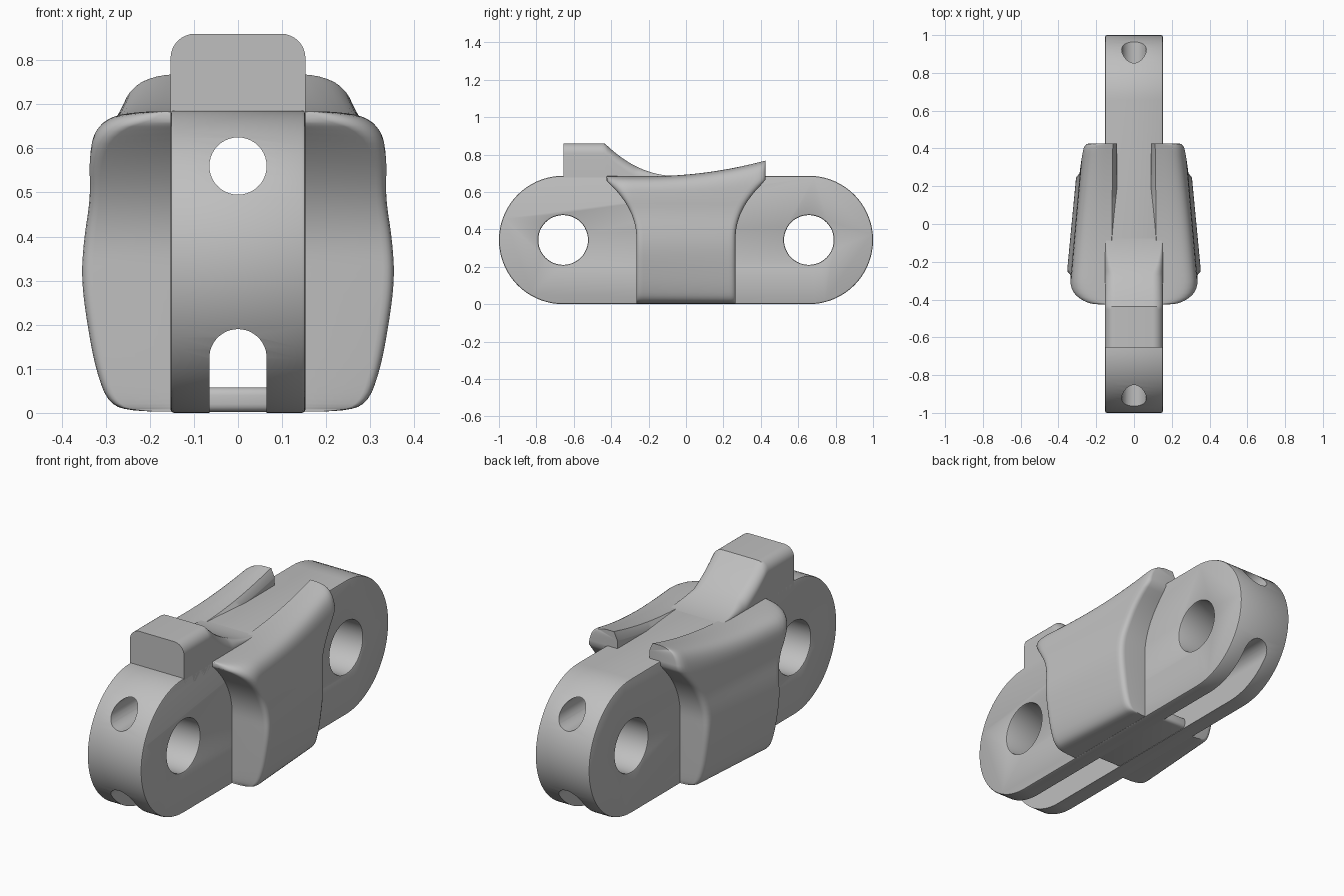
import bpy, bmesh, math

if "Cube" in bpy.data.objects:
    bpy.data.objects.remove(bpy.data.objects["Cube"])

grey = bpy.data.materials.new("plain grey")
grey.use_nodes = True
grey.diffuse_color = (0.52, 0.52, 0.52, 1)
grey.node_tree.nodes["Principled BSDF"].inputs["Base Color"].default_value = (0.52, 0.52, 0.52, 1)

HALF = 0.153      # half width of the link
R = 0.343         # end radius of the link
PIN = 0.657       # distance of the pin holes from the middle


def loft(name, rings, strip_caps=False):
    """Skin equal closed rings; caps are single faces or strips across."""
    bm = bmesh.new()
    vs = [[bm.verts.new(p) for p in ring] for ring in rings]
    n = len(rings[0])
    for a, b in zip(vs, vs[1:]):
        for i in range(n):
            j = (i + 1) % n
            bm.faces.new((a[i], a[j], b[j], b[i]))
    for ring in (vs[0], vs[-1]):
        if strip_caps:
            for i in range(n // 2 - 1):
                bm.faces.new((ring[i], ring[i + 1], ring[-2 - i], ring[-1 - i]))
        else:
            bm.faces.new(ring)
    bmesh.ops.remove_doubles(bm, verts=bm.verts, dist=0.0002)
    bmesh.ops.recalc_face_normals(bm, faces=bm.faces)
    mesh = bpy.data.meshes.new(name)
    bm.to_mesh(mesh)
    bm.free()
    mesh.materials.append(grey)
    ob = bpy.data.objects.new(name, mesh)
    bpy.context.collection.objects.link(ob)
    return ob


def arc(cx, cz, r, start, end, n):
    steps = [math.radians(start + (end - start) * i / n) for i in range(n + 1)]
    return [(cx + r * math.cos(a), cz + r * math.sin(a)) for a in steps]


def along_x(name, profile, half):
    return loft(name, [[(x, y, z) for y, z in profile] for x in (-half, half)])


def along_y(name, profile, y0, y1):
    return loft(name, [[(x, y, z) for x, z in profile] for y in (y0, y1)])


def cut(ob, cutter):
    cutter.hide_render = True
    m = ob.modifiers.new("cut", "BOOLEAN")
    m.operation, m.solver, m.object = "DIFFERENCE", "EXACT", cutter


def round_edges(ob, width, segments):
    m = ob.modifiers.new("round", "BEVEL")
    m.width, m.segments = width, segments
    m.limit_method, m.angle_limit = "ANGLE", math.radians(40)


def finish(ob, angle=35):
    """Apply the modifiers, drop the cutters and shade."""
    bpy.context.view_layer.update()
    deps = bpy.context.evaluated_depsgraph_get()
    mesh = bpy.data.meshes.new_from_object(ob.evaluated_get(deps))
    cutters = [m.object for m in ob.modifiers if m.type == "BOOLEAN"]
    ob.modifiers.clear()
    ob.data = mesh
    for c in cutters:
        bpy.data.objects.remove(c)
    bpy.ops.object.select_all(action="DESELECT")
    ob.select_set(True)
    bpy.context.view_layer.objects.active = ob
    bpy.ops.object.shade_smooth_by_angle(angle=math.radians(angle))


# Link body: rounded bar with two pin holes
body = along_x("link_body", arc(PIN, R, R, -90, 90, 36) + arc(-PIN, R, R, 90, 270, 36), HALF)
for side in (-1, 1):
    cut(body, along_x("pin_hole", arc(side * PIN, R, 0.133, 0, 360, 48)[:-1], 0.5))
round_edges(body, 0.008, 2)

# Lengthwise bore above, arched slot below
cut(body, along_y("bore", arc(0, 0.56, 0.065, 0, 360, 40)[:-1], -1.2, 1.2))
cut(body, along_y("slot", arc(0, 0.125, 0.065, 0, 180, 24) + [(-0.065, -0.1), (0.065, -0.1)], -1.2, 1.2))
finish(body)

# Web closing the middle of the slot
web = along_y("slot_web", [(-0.085, 0.002), (0.085, 0.002), (0.085, 0.058), (-0.085, 0.058)], -0.2, 0.31)
round_edges(web, 0.018, 4)
finish(web)


# Top tooth: block that sweeps down to the bar
def tooth_top(y):
    if y < -0.44:
        return 0.86
    s = min(1, (y + 0.44) / 0.4)
    slope = 0.685 + 0.18 * (1 - s) ** 2.2
    return min(0.86, slope)


rings = []
for i in range(41):
    y = -0.655 + 0.625 * i / 40
    top = tooth_top(y)
    r = max(0.004, min(0.055, top - 0.68))
    right = arc(HALF - r, top - r, r, 0, 90, 8)
    left = arc(r - HALF, top - r, r, 90, 180, 8)
    rings.append([(x, y, z) for x, z in [(HALF, 0.64)] + right + left + [(-HALF, 0.64)]])
finish(loft("top_tooth", rings))


# Side wings: swollen cheeks that flare out at the top
def smooth_path(pts):
    out = [pts[0]]
    for (ax, az), (bx, bz) in zip(pts, pts[1:]):
        out += [(ax * 0.75 + bx * 0.25, az * 0.75 + bz * 0.25),
                (ax * 0.25 + bx * 0.75, az * 0.25 + bz * 0.75)]
    return out + [pts[-1]]


INNER = 0.09
outer = [(0.1, 0.003), (0.24, 0.003), (0.295, 0.02), (0.323, 0.09), (0.343, 0.19), (0.358, 0.3),
         (0.353, 0.39), (0.335, 0.49), (0.334, 0.57), (0.326, 0.635), (0.29, 0.672),
         (0.22, 0.684), (0.12, 0.684)]
outer = smooth_path(smooth_path(outer))
inner = [(INNER, min(z, 0.66)) for x, z in outer]


def flare(z):
    s = max(0, min(1, (z - 0.35) / 0.31))
    return 0.265 + 0.16 * s ** 2.1


def wing_point(x, z0, t):
    z = z0
    for _ in range(3):
        y = flare(z) * (2 * t - 1)
        rise = 0.083 * (max(0, y + 0.2) / 0.62) ** 2
        z = z0 + rise * max(0, min(1, (z0 - 0.57) / 0.115))
    d = -0.088 * (y + 0.27)
    if y < -0.3:                       # rounded front corner in plan
        d -= 0.11 * (1 - math.sqrt(max(0, 1 - ((-0.3 - y) / 0.125) ** 2)))
    e = min(t, 1 - t) / 0.045          # soft front and back edges
    if e < 1:
        d -= 0.025 * (1 - math.sqrt(max(0, 1 - (1 - e) ** 2)))
    return (x + d * (x - INNER) / 0.245, y, z)


ends = [0, 0.003, 0.01, 0.022, 0.045, 0.07, 0.1]
stations = ends + [0.1 + 0.04 * i for i in range(1, 20)] + [1 - t for t in reversed(ends)]
rings = [[wing_point(x, z, t) for x, z in outer + inner[::-1]] for t in stations]
wings = loft("side_wings", rings, strip_caps=True)
wings.modifiers.new("mirror", "MIRROR")
finish(wings, 40)
